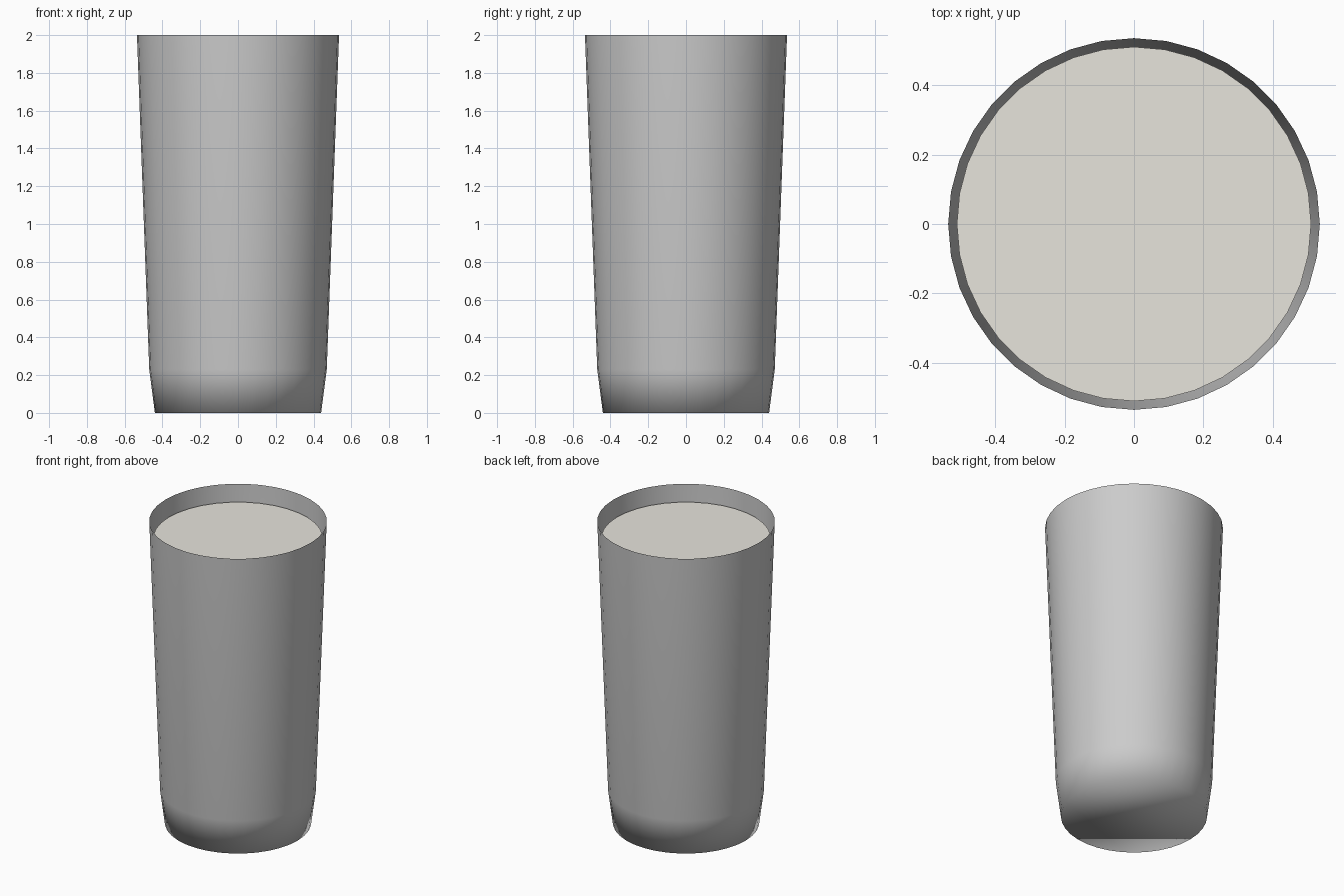
import bpy, bmesh, math

if "Cube" in bpy.data.objects:
    bpy.data.objects.remove(bpy.data.objects["Cube"])

SIDES = 36


def lathe(name, profile, cap_top, smooth):
    """Revolve (radius, z) rings bottom to top, closing the base."""
    bm = bmesh.new()
    rings = []
    for r, z in profile:
        rings.append([bm.verts.new((r * math.cos(2 * math.pi * i / SIDES),
                                    r * math.sin(2 * math.pi * i / SIDES), z))
                      for i in range(SIDES)])
    for low, high in zip(rings, rings[1:]):
        for i in range(SIDES):
            j = (i + 1) % SIDES
            bm.faces.new((low[i], low[j], high[j], high[i]))
    bm.faces.new(rings[0][::-1])
    if cap_top:
        bm.faces.new(rings[-1])
    for f in bm.faces:
        f.smooth = smooth or len(f.verts) == 4
    if cap_top:
        # Crisp rim where the flat surface meets the sides
        for e in bm.edges:
            if any(len(f.verts) > 4 for f in e.link_faces):
                e.smooth = False
    mesh = bpy.data.meshes.new(name)
    bm.to_mesh(mesh)
    bm.free()
    obj = bpy.data.objects.new(name, mesh)
    bpy.context.collection.objects.link(obj)
    return obj


# Thin open-topped glass; the base is smooth-shaded into the wall
lathe("glass", [(0.44, 0), (0.47, 0.23), (0.535, 2.0)], False, True)

# Drink filling the glass, slightly inset from the wall
drink = lathe("drink", [(0.415, 0.03), (0.445, 0.23), (0.51, 1.89)], True, False)
mat = bpy.data.materials.new("cream")
mat.diffuse_color = (0.8, 0.78, 0.72, 1)
mat.use_nodes = True
mat.node_tree.nodes["Principled BSDF"].inputs["Base Color"].default_value = mat.diffuse_color
drink.data.materials.append(mat)
